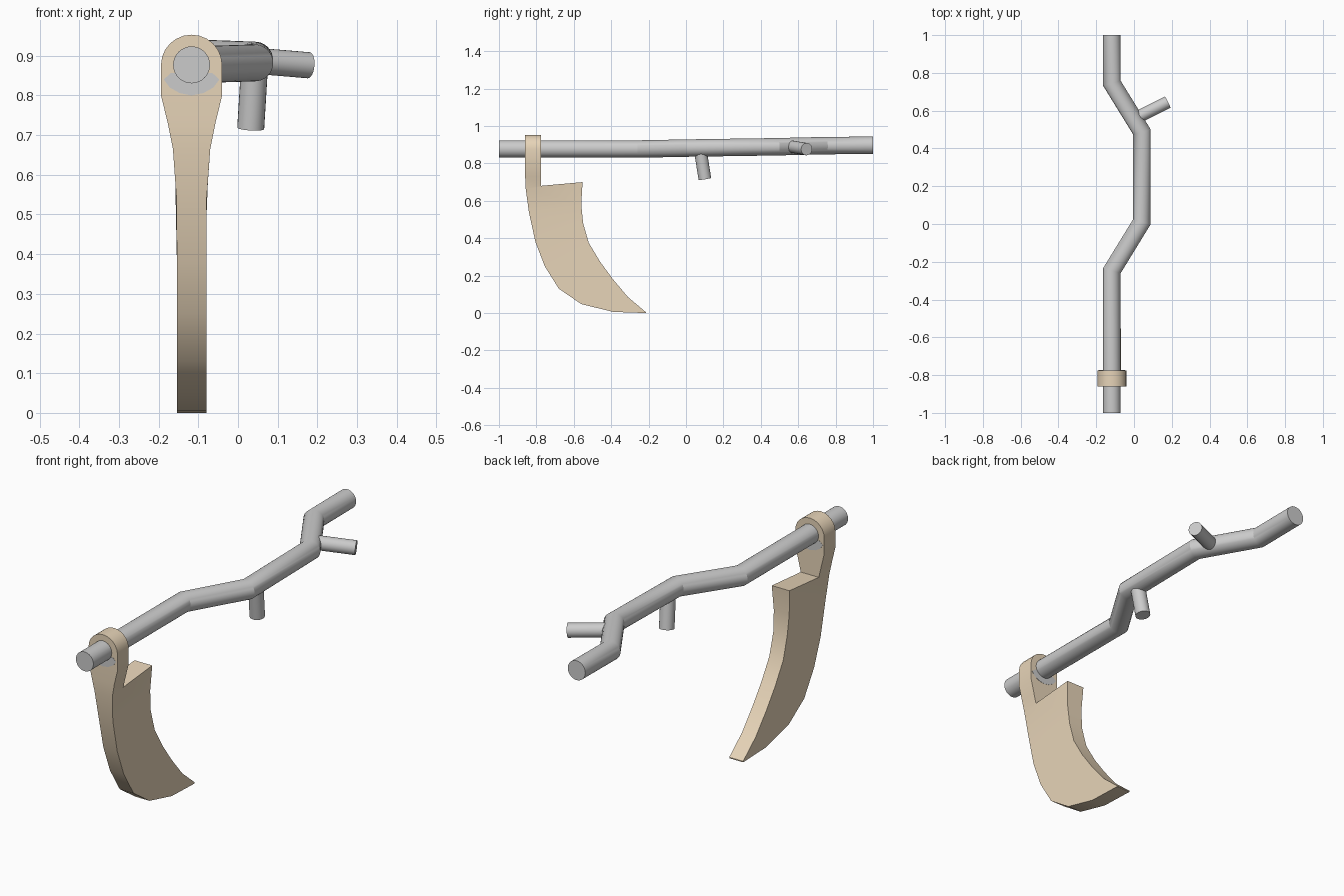
import bpy, bmesh, math
from mathutils import Vector

if "Cube" in bpy.data.objects:
    bpy.data.objects.remove(bpy.data.objects["Cube"])

CX, CZ = -0.117, 0.877
tan = bpy.data.materials.new("tan")
tan.diffuse_color = (0.8, 0.66, 0.48, 1)
tan.use_nodes = True
tan.node_tree.nodes["Principled BSDF"].inputs["Base Color"].default_value = tan.diffuse_color


def finish(bm, name, angle, mat=None):
    bmesh.ops.remove_doubles(bm, verts=bm.verts, dist=1e-5)
    bmesh.ops.recalc_face_normals(bm, faces=bm.faces)
    me = bpy.data.meshes.new(name)
    bm.to_mesh(me)
    bm.free()
    ob = bpy.data.objects.new(name, me)
    bpy.context.collection.objects.link(ob)
    if mat:
        me.materials.append(mat)
    bpy.ops.object.select_all(action='DESELECT')
    ob.select_set(True)
    bpy.context.view_layer.objects.active = ob
    bpy.ops.object.shade_smooth_by_angle(angle=math.radians(angle))
    return ob


def loft(name, rings, angle=30, mat=None):
    """Skin a list of closed rings and cap both ends."""
    bm = bmesh.new()
    vs = [[bm.verts.new(p) for p in r] for r in rings]
    n = len(rings[0])
    for a, b in zip(vs, vs[1:]):
        for i in range(n):
            j = (i + 1) % n
            bm.faces.new((a[i], a[j], b[j], b[i]))
    bm.faces.new(vs[0])
    bm.faces.new(vs[-1])
    return finish(bm, name, angle, mat)


def tube(name, path, r, sides=32):
    """Round bar along a path with mitred bends."""
    pts = [Vector(p) for p in path]
    dirs = [(b - a).normalized() for a, b in zip(pts, pts[1:])]
    u = dirs[0].orthogonal().normalized()
    w = dirs[0].cross(u)
    ring = [pts[0] + r * (math.cos(t) * u + math.sin(t) * w)
            for t in (2 * math.pi * i / sides for i in range(sides))]
    rings = [ring]
    for k, d in enumerate(dirs):
        n = d + dirs[k + 1] if k + 1 < len(dirs) else d
        p = pts[k + 1]
        ring = [v + d * ((p - v).dot(n) / d.dot(n)) for v in ring]
        rings.append(ring)
    return loft(name, rings, 25)


# Bent wooden shaft and its two hand grips
tube("shaft", [(CX, -1, CZ), (CX, -0.247, CZ), (0.042, 0.012, 0.882),
               (0.042, 0.487, 0.889), (CX, 0.745, 0.895), (CX, 1, 0.897)], 0.0465)
tube("lower_grip", [(0.042, 0.075, 0.88), (0.032, 0.101, 0.717)], 0.034, 24)
tube("upper_grip", [(0.0, 0.556, 0.891), (0.178, 0.645, 0.876)], 0.033, 24)

# Blade sections: outer edge (y, z), inner edge (y, z), half widths
F, B = -0.86, -0.775
rows = []
for a in range(90, -1, -15):
    z, h = CZ + 0.076 * math.sin(math.radians(a)), 0.077 * math.cos(math.radians(a))
    rows.append((F, z, B, z, h, h))
rows += [(F, 0.80, B, 0.80, 0.077, 0.077),
         (F, 0.73, B, 0.73, 0.060, 0.060),
         (-0.857, 0.665, B, 0.68, 0.047, 0.048),
         (-0.857, 0.665, -0.553, 0.70, 0.047, 0.047),
         (-0.84, 0.54, -0.56, 0.58, 0.038, 0.041),
         (-0.805, 0.38, -0.55, 0.48, 0.037, 0.037),
         (-0.755, 0.25, -0.52, 0.375, 0.037, 0.037),
         (-0.68, 0.13, -0.46, 0.275, 0.037, 0.037),
         (-0.56, 0.048, -0.39, 0.18, 0.037, 0.037),
         (-0.39, 0.006, -0.31, 0.085, 0.037, 0.037),
         (-0.215, 0.0, -0.215, 0.005, 0.037, 0.037)]
bm = bmesh.new()
vs = [[bm.verts.new(p) for p in ((CX - ho, oy, oz), (CX + ho, oy, oz),
                                 (CX + hi, iy, iz), (CX - hi, iy, iz))]
      for oy, oz, iy, iz, ho, hi in rows]
for a, b in zip(vs, vs[1:]):
    for i in range(4):
        j = (i + 1) % 4
        bm.faces.new((a[i], a[j], b[j], b[i]))
bm.faces.new(vs[-1])
finish(bm, "blade", 35, tan)

# Grey wedge seated under the shaft inside the blade eye
half = [(0.052, 0.857), (0.07, 0.84), (0.055, 0.82), (0.03, 0.806)]
outline = half + [(0, 0.80)] + [(-x, z) for x, z in reversed(half)]
loft("eye_wedge", [[(CX + x, y, z) for x, z in outline]
                   for y in (F - 0.001, B + 0.001)])
